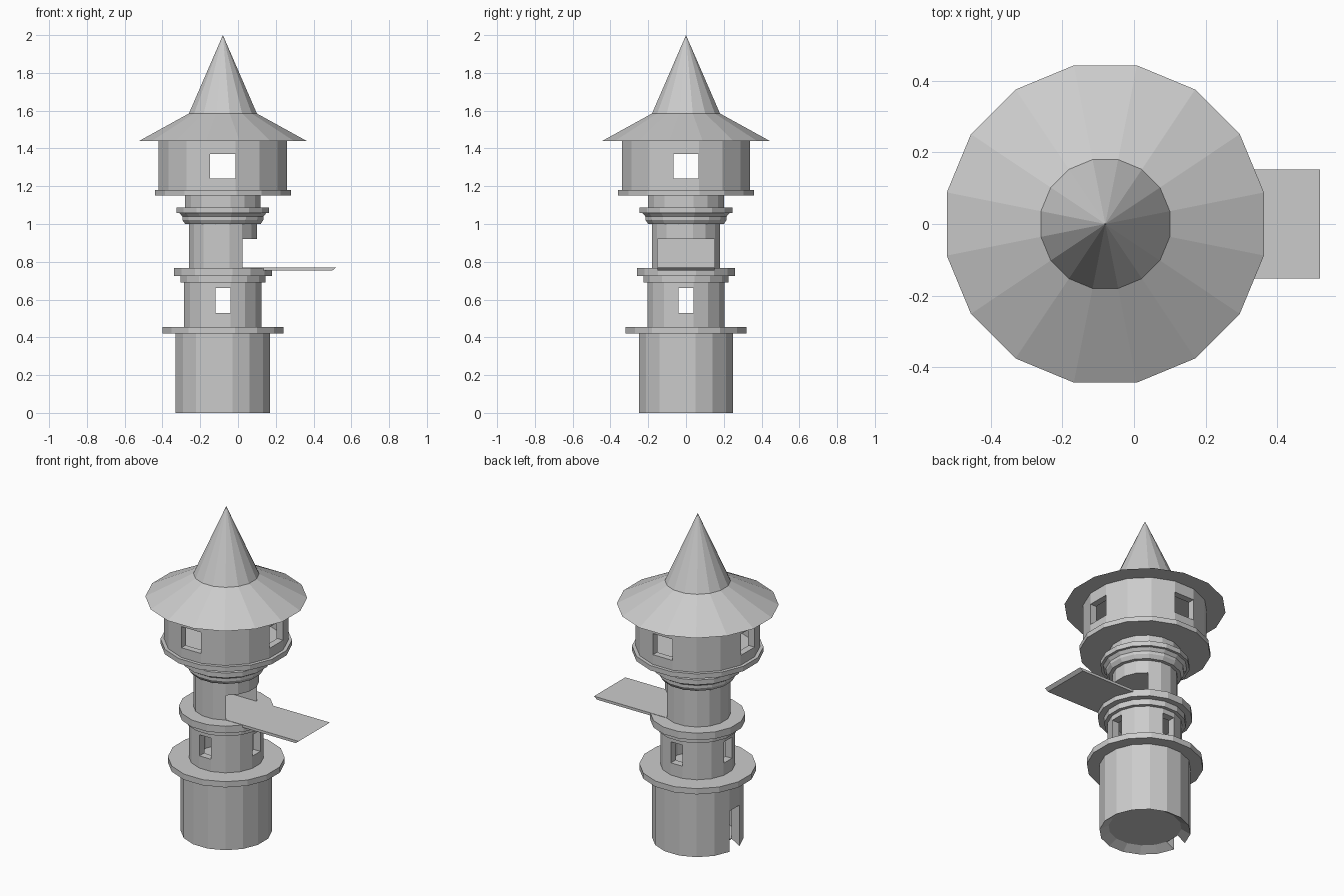
import bpy, bmesh, math
from mathutils import Matrix

SIDES = 16
AXIS_X = -0.08          # tower axis; the landing platform balances it on +x

cube = bpy.data.objects.get("Cube")
if cube:
    bpy.data.objects.remove(cube, do_unlink=True)

stone = bpy.data.materials.new("grey_stone")
stone.use_nodes = True
GREY = (0.6, 0.6, 0.6, 1)
stone.diffuse_color = GREY
stone.node_tree.nodes["Principled BSDF"].inputs["Base Color"].default_value = GREY


def finish(name, bm):
    bmesh.ops.remove_doubles(bm, verts=bm.verts, dist=1e-5)
    bmesh.ops.recalc_face_normals(bm, faces=bm.faces)
    mesh = bpy.data.meshes.new(name)
    bm.to_mesh(mesh)
    bm.free()
    mesh.materials.append(stone)
    obj = bpy.data.objects.new(name, mesh)
    bpy.context.collection.objects.link(obj)
    return obj


def lathe(name, profile, hollow=False):
    """Turn (flat radius, z) points; hollow closes the profile into a ring."""
    bm = bmesh.new()
    step = 2 * math.pi / SIDES
    rings = []
    for flat, z in profile:
        r = flat / math.cos(step / 2)
        rings.append([bm.verts.new((AXIS_X + r * math.cos((i + 0.5) * step),
                                    r * math.sin((i + 0.5) * step), z))
                      for i in range(SIDES)])
    pairs = list(zip(rings, rings[1:]))
    if hollow:
        pairs.append((rings[-1], rings[0]))
    else:
        for ring, (flat, z) in ((rings[0], profile[0]), (rings[-1], profile[-1])):
            if flat > 0:
                bm.faces.new(ring)
    for a, b in pairs:
        for i in range(SIDES):
            j = (i + 1) % SIDES
            bm.faces.new((a[i], a[j], b[j], b[i]))
    return finish(name, bm)


def box(name, x, y, z):
    bm = bmesh.new()
    size = [b - a for a, b in (x, y, z)]
    mid = [(a + b) / 2 for a, b in (x, y, z)]
    bmesh.ops.create_cube(bm, size=1, matrix=Matrix.Translation(mid) @ Matrix.Diagonal((*size, 1)))
    return finish(name, bm)


def cut(obj, *cutters):
    """Subtract the cutters, bake the result and discard them."""
    for cutter in cutters:
        mod = obj.modifiers.new("opening", 'BOOLEAN')
        mod.operation, mod.solver, mod.object = 'DIFFERENCE', 'EXACT', cutter
    deps = bpy.context.evaluated_depsgraph_get()
    mesh = bpy.data.meshes.new_from_object(obj.evaluated_get(deps))
    obj.modifiers.clear()
    obj.data = mesh
    for cutter in cutters:
        bpy.data.objects.remove(cutter, do_unlink=True)


def cross_windows(obj, half, z, reach=0.5):
    """Four windows, cut straight through along both axes."""
    cut(obj,
        box("cutter_x", (AXIS_X - reach, AXIS_X + reach), (-half, half), z),
        box("cutter_y", (AXIS_X - half, AXIS_X + half), (-reach, reach), z))


# Base with a doorway on the -x side
base = lathe("base_wall", [(0.25, 0), (0.25, 0.42), (0.2, 0.42), (0.2, 0.03)], hollow=True)
cut(base, box("cutter_door", (-0.4, -0.24), (-0.047, 0.047), (-0.05, 0.25)))
lathe("base_floor", [(0.2, 0.03), (0.2, 0.036)])
lathe("base_ledge", [(0.32, 0.42), (0.32, 0.455)])

# Second tier with four windows
tier = lathe("lower_room_wall", [(0.205, 0.455), (0.205, 0.69), (0.16, 0.69), (0.16, 0.455)], hollow=True)
cross_windows(tier, 0.039, (0.53, 0.66))
lathe("balcony", [(0.225, 0.69), (0.225, 0.725), (0.26, 0.725), (0.26, 0.768)])

# Shaft with a recess that opens on to the platform
shaft = lathe("shaft", [(0.18, 0.768), (0.18, 1.0)])
cut(shaft, box("cutter_recess", (-0.17, 0.3), (-0.15, 0.15), (0.7, 0.92)))

# Landing platform with a slanted end
platform = box("landing_platform", (0.02, 0.52), (-0.152, 0.152), (0.754, 0.77))
for v in platform.data.vertices:
    if v.co.x > 0.4 and v.co.z < 0.76:
        v.co.x = 0.5

# Mouldings and neck under the upper room
lathe("shaft_moulding", [(0.18, 1.0), (0.2, 1.0), (0.215, 1.022), (0.215, 1.04), (0.23, 1.058),
                         (0.245, 1.058), (0.245, 1.088), (0.2, 1.088), (0.2, 1.15)])

# Upper room with four windows
lathe("upper_room_floor", [(0.36, 1.15), (0.36, 1.18)])
room = lathe("upper_room_wall", [(0.34, 1.18), (0.34, 1.44), (0.3, 1.44), (0.3, 1.18)], hollow=True)
cross_windows(room, 0.067, (1.24, 1.37))

# Roof: flared eaves and a steep spire
lathe("roof", [(0.443, 1.44), (0.18, 1.585), (0, 2.0)])
